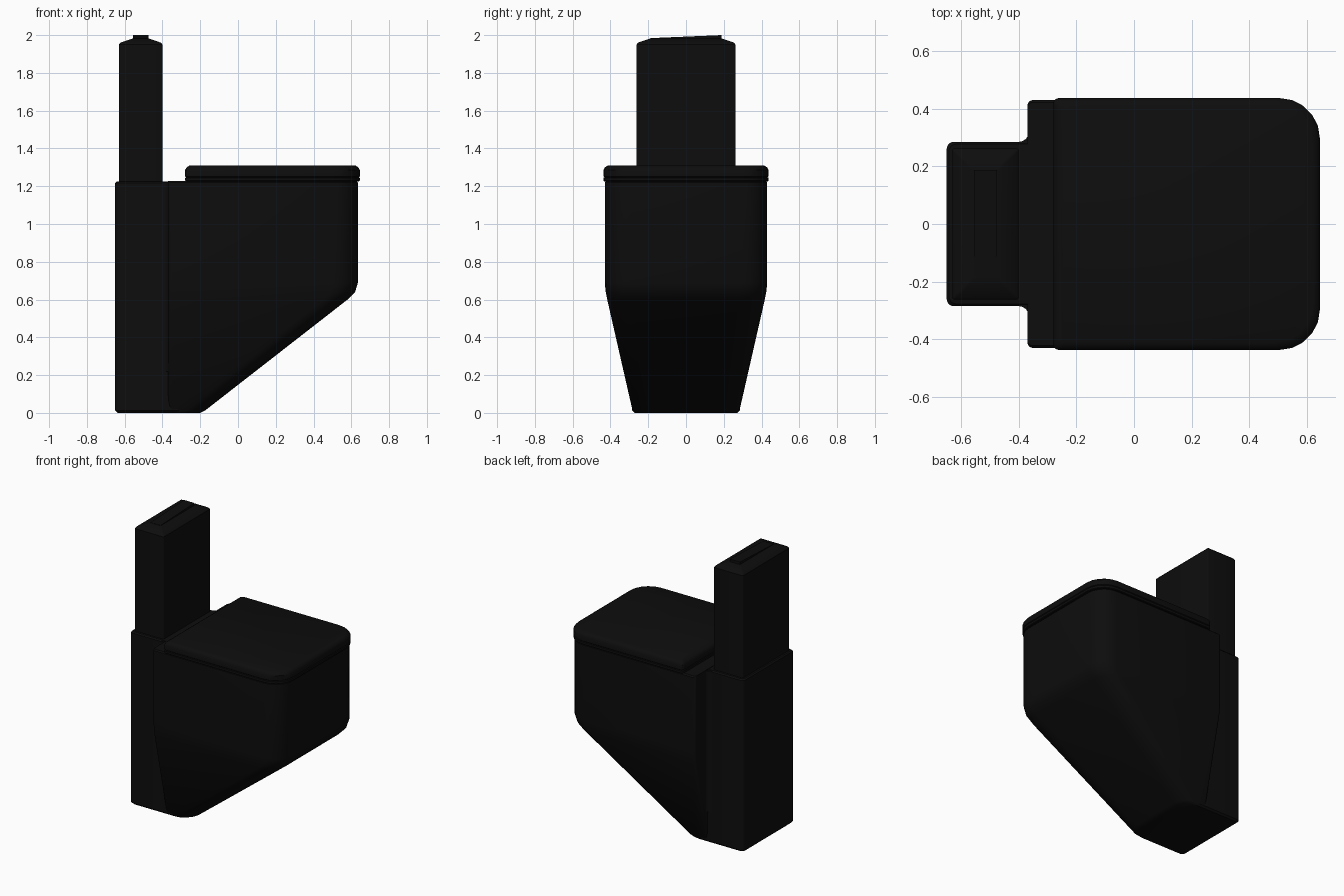
import bpy
import bmesh
from math import sin, cos, pi, radians

cube = bpy.data.objects.get("Cube")
if cube:
    bpy.data.objects.remove(cube, do_unlink=True)

BLACK = (0.004, 0.004, 0.004, 1)
black = bpy.data.materials.new("glossy black")
black.use_nodes = True
black.diffuse_color = BLACK
black.node_tree.nodes["Principled BSDF"].inputs["Base Color"].default_value = BLACK


def outline(x0, x1, hw, r_front, r_back, steps=5):
    """Rounded rectangle, counter-clockwise, with its own radius at each end."""
    pts = []
    corners = ((x1, 1, r_front, 0), (x0, 1, r_back, 1),
               (x0, -1, r_back, 2), (x1, -1, r_front, 3))
    for x, side, r, quarter in corners:
        cx = x - r if x == x1 else x + r
        cy = side * (hw - r)
        for i in range(steps + 1):
            a = (quarter + i / steps) * pi / 2
            pts.append((cx + r * cos(a), cy + r * sin(a)))
    return pts


def loft(name, levels):
    """Skin a stack of (z, outline) sections and cap both ends."""
    bm = bmesh.new()
    rings = [[bm.verts.new((x, y, z)) for x, y in pts] for z, pts in levels]
    n = len(rings[0])
    for low, high in zip(rings, rings[1:]):
        for i in range(n):
            j = (i + 1) % n
            bm.faces.new((low[i], low[j], high[j], high[i]))
    bm.faces.new(rings[0][::-1])
    bm.faces.new(rings[-1])
    bmesh.ops.recalc_face_normals(bm, faces=bm.faces)
    mesh = bpy.data.meshes.new(name)
    bm.to_mesh(mesh)
    bm.free()
    mesh.materials.append(black)
    obj = bpy.data.objects.new(name, mesh)
    bpy.context.collection.objects.link(obj)
    bpy.ops.object.select_all(action='DESELECT')
    obj.select_set(True)
    bpy.context.view_layer.objects.active = obj
    bpy.ops.object.shade_smooth_by_angle(angle=radians(35))
    return obj


def slab(name, x0, x1, hw, r_front, r_back, rows):
    """Loft whose rows are (z, inset) from one base outline."""
    return loft(name, [(z, outline(x0 + d, x1 - d, hw - d, r_front, r_back))
                       for z, d in rows])


# Rear pedestal column
slab("pedestal_column", -0.65, -0.3, 0.285, 0.02, 0.025,
     [(0, 0.012), (0.012, 0), (1.217, 0), (1.225, 0.008)])

# Bowl body: slanted underside, then upright walls
bowl_rows = ((0, -0.2, 0.273, 0.1), (0.012, -0.175, 0.283, 0.1),
             (0.6, 0.58, 0.417, 0.13), (0.64, 0.62, 0.425, 0.13),
             (0.69, 0.635, 0.43, 0.13), (1.22, 0.635, 0.43, 0.13),
             (1.228, 0.627, 0.422, 0.13))
loft("bowl_body", [(z, outline(-0.37, front, hw, r, 0.02))
                   for z, front, hw, r in bowl_rows])

# Concave fillets where the bowl meets the column
for side, label in ((1, "left"), (-1, "right")):
    arc = [(-0.4 + 0.035 * sin(a), side * (0.32 - 0.035 * cos(a)))
           for a in (i * pi / 8 for i in range(5))]
    section = arc + [(-0.35, side * 0.32), (-0.35, side * 0.27), (-0.4, side * 0.27)]
    loft(label + "_fillet", [(0.22, section), (1.222, section)])

# Seat ring and lid, separated by a thin groove
slab("seat", -0.28, 0.645, 0.437, 0.14, 0.02,
     [(1.226, 0.004), (1.23, 0), (1.244, 0), (1.248, 0.006)])
slab("lid", -0.28, 0.645, 0.437, 0.14, 0.02,
     [(1.246, 0.006), (1.252, 0), (1.286, 0), (1.3, 0.008), (1.31, 0.024)])

# Cistern with a sloping shoulder
slab("cistern", -0.63, -0.4, 0.262, 0.008, 0.008,
     [(1.2, 0), (1.95, 0), (1.96, 0.008), (1.982, 0.072)])

# Flush plate, tilted up toward one end
flush = slab("flush_plate", -0.555, -0.475, 0.188, 0.003, 0.003,
             [(1.96, 0), (2.0, 0)])
for v in flush.data.vertices:
    if v.co.z > 1.99:
        v.co.z -= 0.016 * (0.188 - v.co.y) / 0.376
